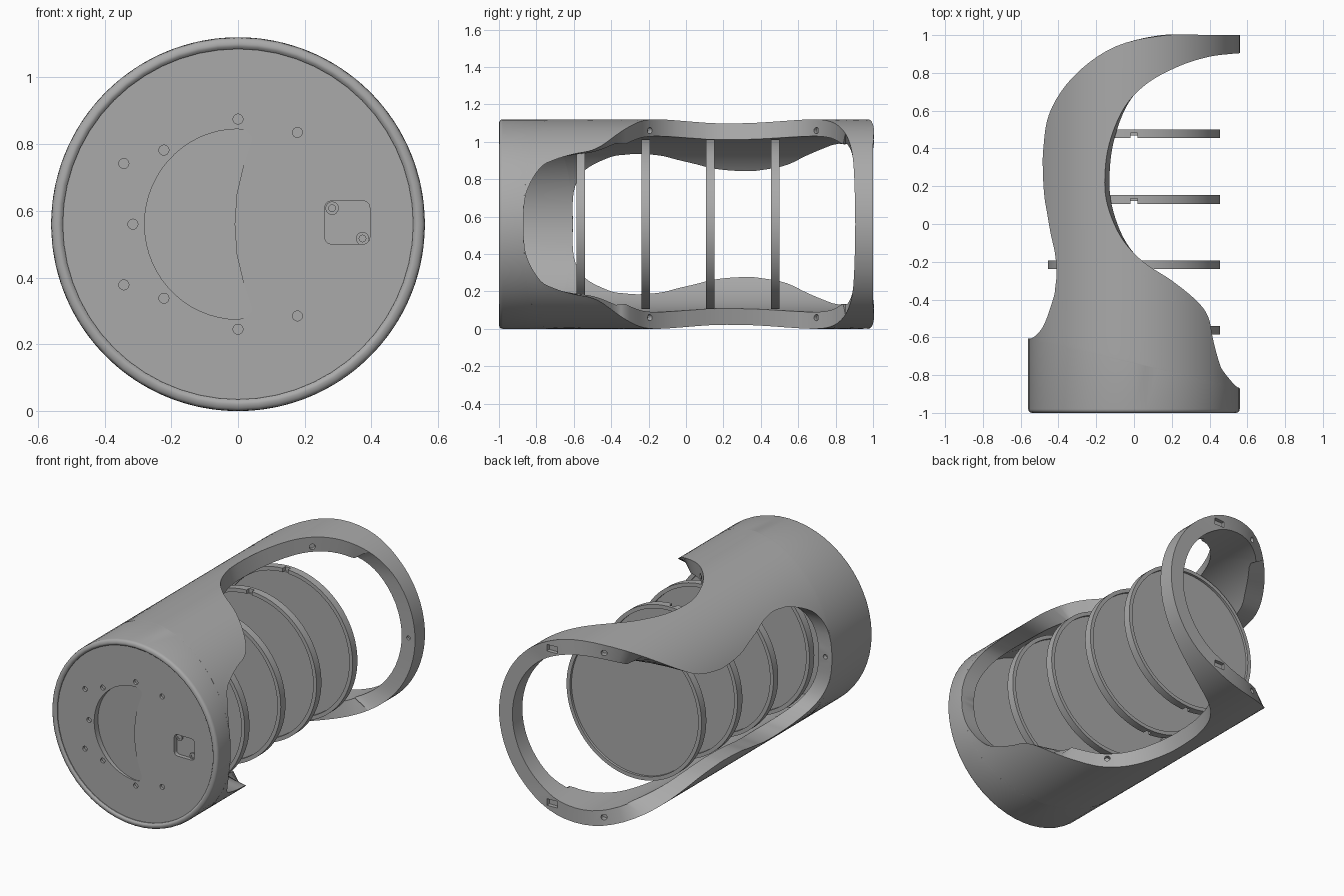
import bpy, bmesh
from math import radians, sin, cos, asin, acos, degrees, pi
from mathutils import Matrix, Vector

if "Cube" in bpy.data.objects:
    bpy.data.objects.remove(bpy.data.objects["Cube"])

R_OUT, R_IN, CZ = 0.56, 0.47, 0.56

grey = bpy.data.materials.new("neutral grey")
grey.use_nodes = True
grey.diffuse_color = (0.4, 0.4, 0.4, 1)
grey.node_tree.nodes["Principled BSDF"].inputs["Base Color"].default_value = (0.4, 0.4, 0.4, 1)


def make(name, bm):
    bmesh.ops.recalc_face_normals(bm, faces=bm.faces[:])
    mesh = bpy.data.meshes.new(name)
    bm.to_mesh(mesh)
    bm.free()
    mesh.materials.append(grey)
    obj = bpy.data.objects.new(name, mesh)
    bpy.context.collection.objects.link(obj)
    return obj


def activate(obj):
    bpy.ops.object.select_all(action='DESELECT')
    obj.select_set(True)
    bpy.context.view_layer.objects.active = obj


def smooth(obj, angle=35):
    activate(obj)
    bpy.ops.object.shade_smooth_by_angle(angle=radians(angle))


def cut(obj, cutters):
    activate(obj)
    for c in cutters:
        c.hide_render = True
        mod = obj.modifiers.new("cut", 'BOOLEAN')
        mod.operation, mod.solver, mod.object = 'DIFFERENCE', 'EXACT', c
        bpy.ops.object.modifier_apply(modifier=mod.name)
        bpy.data.objects.remove(c)


def rod(name, pos, radius, length, direction=(0, 1, 0)):
    bm = bmesh.new()
    turn = Vector(direction).to_track_quat('Z', 'Y').to_matrix().to_4x4()
    bmesh.ops.create_cone(bm, cap_ends=True, segments=16, radius1=radius, radius2=radius,
                          depth=length, matrix=Matrix.Translation(pos) @ turn)
    return make(name, bm)


def box(name, pos, size):
    bm = bmesh.new()
    bmesh.ops.create_cube(bm, size=1, matrix=Matrix.Translation(pos) @ Matrix.Diagonal((*size, 1)))
    return make(name, bm)


def prism(name, outline, front, depth_at):
    # outline in x and z, pushed back to a depth that depends on x
    bm = bmesh.new()
    a = [bm.verts.new((x, front, z)) for x, z in outline]
    b = [bm.verts.new((x, depth_at(x), z)) for x, z in outline]
    bm.faces.new(a)
    bm.faces.new(b)
    for i in range(len(a)):
        j = (i + 1) % len(a)
        bm.faces.new((a[i], a[j], b[j], b[i]))
    return make(name, bm)


def lathe(name, profile, y, segments=96):
    # profile of (radius, y) turned around the long axis
    bm = bmesh.new()
    verts = [bm.verts.new((r, py, 0)) for r, py in profile]
    edges = [bm.edges.new(p) for p in zip(verts, verts[1:])]
    bmesh.ops.spin(bm, geom=verts + edges, cent=(0, 0, 0), axis=(0, 1, 0),
                   angle=2 * pi, steps=segments)
    bmesh.ops.remove_doubles(bm, verts=bm.verts[:], dist=0.0001)
    bmesh.ops.translate(bm, verts=bm.verts[:], vec=(0, y, CZ))
    return make(name, bm)


def spline(points, steps=5):
    out = []
    for i in range(len(points) - 1):
        p = [Vector(points[max(0, min(len(points) - 1, i + k))]) for k in (-1, 0, 1, 2)]
        for s in range(steps):
            t = s / steps
            out.append(p[1] + 0.5 * t * (p[2] - p[0] + t * (
                2 * p[0] - 5 * p[1] + 4 * p[2] - p[3] + t * (3 * (p[1] - p[2]) + p[3] - p[0]))))
    return out + [Vector(points[-1])]


# Edges of the two openings: (degrees from the top, y)
left_edge = spline([(-90, -.605), (-72, -.6), (-59, -.54), (-50, -.4), (-48, -.33), (-47, -.25),
                    (-48.5, -.15), (-52, -.05), (-55, .05), (-58, .15), (-59.5, .28), (-59, .4),
                    (-53.5, .58), (-35, .78), (-10, .94), (18, 1), (45, 1), (65, 1), (90, 1)])
right_edge = spline([(90, -.87), (73, -.855), (57.6, -.78), (52, -.7), (48, -.6), (45, -.5),
                     (38, -.42), (21, -.3), (5, -.2), (-7, -.07), (-14.5, .1), (-16, .25),
                     (-13.4, .43), (-5, .62), (8, .75), (26.5, .84), (45, .885), (65, .9), (90, .905)])


def inner_angle(a):
    # wide parts of the openings are cut sideways, narrow parts radially
    w = max(0, min(1, (abs(a) - 25) / 25))
    flat = degrees(acos(min(1, R_OUT * cos(radians(a)) / R_IN)))
    return a + w * ((flat if a > 0 else -flat) - a)


# Shell: upper half as a curved strip, mirrored below
N = 28
bm = bmesh.new()


def row(a, b, radius, y=None):
    verts = []
    for i in range(N + 1):
        t = i / N
        ease = t * t * (3 - 2 * t)
        ang = radians(a[0] + (b[0] - a[0]) * t)
        yy = a[1] + (b[1] - a[1]) * ease if y is None else y
        verts.append(bm.verts.new((radius * sin(ang), yy, radius * cos(ang))))
    return verts


def skin(rows):
    for p, q in zip(rows, rows[1:]):
        for i in range(N):
            bm.faces.new((p[i], p[i + 1], q[i + 1], q[i]))


ends = ((-90, 0), (90, 0))
lip = [row(*ends, r, y) for r, y in ((.525, -.96), (.525, -.99), (.532, -.998), (.54, -1),
                                     (.552, -.996), (.558, -.99), (R_OUT, -.98))]
outer = [row(a, b, R_OUT) for a, b in zip(left_edge, right_edge)]
inner = [row((inner_angle(a[0]), a[1]), (inner_angle(b[0]), b[1]), R_IN)
         for a, b in zip(left_edge, right_edge)]
skin([row(*ends, R_IN, -.96)] + lip + outer)
skin([row(*ends, R_IN, -.96)] + inner)
for k in (0, N):
    for i in range(len(outer) - 1):
        bm.faces.new((outer[i][k], outer[i + 1][k], inner[i + 1][k], inner[i][k]))
for v in bm.verts:
    if abs(v.co.z) < 1e-4:
        v.co.z = 0
geom = bmesh.ops.duplicate(bm, geom=bm.verts[:] + bm.edges[:] + bm.faces[:])["geom"]
for v in geom:
    if isinstance(v, bmesh.types.BMVert):
        v.co.z *= -1
bmesh.ops.remove_doubles(bm, verts=bm.verts[:], dist=0.0002)
bmesh.ops.translate(bm, verts=bm.verts[:], vec=(0, 0, CZ))
shell = make("shell", bm)

# Fixing holes and latch pockets in the opening edges
cutters = [rod("hole", (-.515, -.6, CZ), .014, .06), rod("hole", (.515, .9, CZ), .012, .04)]
for s in (-1, 1):
    cutters += [rod("hole", (.04, -.19, CZ + s * .5), .017, .06, (.6, .8, 0)),
                rod("hole", (.02, .69, CZ + s * .5), .017, .06, (.7, -.7, 0)),
                rod("hole", (-.1, .93, CZ + s * .5), .017, .06, (-.4, 1, 0)),
                box("pocket", (.2, 1, CZ + s * .47), (.07, .04, .04))]
cut(shell, cutters)
smooth(shell)

# Front cover with grip recess, latch pocket and screw holes
cover = lathe("front_cover", [(0, -.985), (.528, -.985), (.528, -.95), (.5, -.92), (0, -.92)], 0)
arc = [(.28 * cos(radians(d)), CZ + .285 * sin(radians(d))) for d in range(90, 271, 6)]
tip = [(.025, -.28), (.04, -.265), (.04, -.245), (.015, -.17), (-.004, -.09), (-.01, 0)]
grip = arc + [(x, CZ + z) for x, z in tip] + [(x, CZ - z) for x, z in tip[-2::-1]]
square = [(.3275 + sx * .0475 + .02 * cos(radians(d)), .565 + sz * .045 + .02 * sin(radians(d)))
          for sx, sz, start in ((1, 1, 0), (-1, 1, 90), (-1, -1, 180), (1, -1, 270))
          for d in range(start, start + 91, 30)]
cutters = [prism("grip_cut", grip, -1.05, lambda x: -.983 + .035 * (.04 - x) / .32),
           prism("latch_cut", square, -1.05, lambda x: -.96)]
holes = [(-.315, 0), (0, .315), (-.222, .222), (-.342, .182), (.178, .275)]
for x, z in holes:
    for s in ((-1, 1) if z else (1,)):
        cutters.append(rod("screw_hole", (x, -.985, CZ + s * z), .015, .03))
cut(cover, cutters)
smooth(cover)
for i, (x, z) in enumerate(((.282, .608), (.373, .517))):
    screw = rod(f"latch_screw_{i + 1}", (x, -.963, z), .02, .014)
    cut(screw, [rod("socket", (x, -.97, z), .01, .01)])
    smooth(screw)

# Four rimmed shelves with a notch at top and bottom
for i, y in enumerate((-.562, -.215, .13, .477)):
    shelf = lathe(f"shelf_{i + 1}", [(0, -.008), (.432, -.008), (.432, -.023), (.455, -.023),
                                     (.455, .023), (.432, .023), (.432, .008), (0, .008)], y)
    cut(shelf, [box("notch", (0, y - .011, CZ + s * .455), (.036, .03, .05)) for s in (-1, 1)])
    smooth(shelf)
